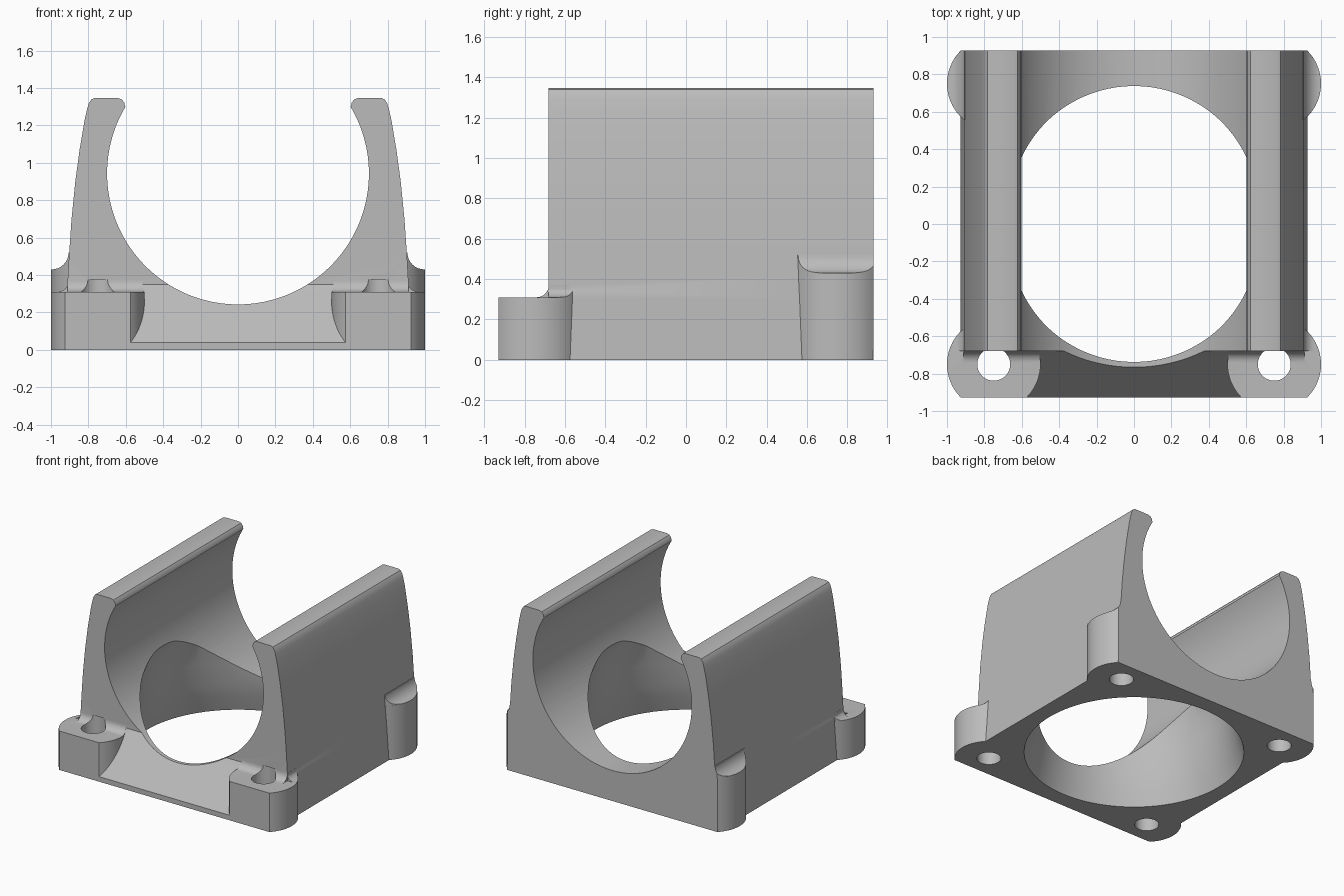
import bpy, bmesh, math
from mathutils import Matrix, Vector

cube = bpy.data.objects.get("Cube")
if cube:
    bpy.data.objects.remove(cube, do_unlink=True)

grey = bpy.data.materials.new("light_grey")
grey.use_nodes = True
colour = (0.5, 0.5, 0.5, 1)
grey.diffuse_color = colour
grey.node_tree.nodes["Principled BSDF"].inputs["Base Color"].default_value = colour

FRONT, END = -0.68, 0.928      # front of the walls, outer limit in y
BOSS, BOSS_R = 0.75, 0.25      # corner boss offset and radius


def make(name, bm):
    bmesh.ops.recalc_face_normals(bm, faces=bm.faces)
    mesh = bpy.data.meshes.new(name)
    bm.to_mesh(mesh)
    bm.free()
    mesh.materials.append(grey)
    ob = bpy.data.objects.new(name, mesh)
    bpy.context.collection.objects.link(ob)
    return ob


def prism(name, pts, axis, lo, hi):
    """Extrude a profile: axis 'y' takes (x, z) points, axis 'x' takes (y, z)."""
    place = (lambda a, b: (a, lo, b)) if axis == 'y' else (lambda a, b: (lo, a, b))
    step = Vector((0, hi - lo, 0) if axis == 'y' else (hi - lo, 0, 0))
    bm = bmesh.new()
    face = bm.faces.new([bm.verts.new(place(a, b)) for a, b in pts])
    ext = bmesh.ops.extrude_face_region(bm, geom=[face])
    bmesh.ops.translate(bm, vec=step, verts=[v for v in ext["geom"] if isinstance(v, bmesh.types.BMVert)])
    return make(name, bm)


def cylinder(name, r, depth, centre, along_y=False, sides=64):
    bm = bmesh.new()
    turn = Matrix.Rotation(math.pi / 2, 4, 'X') if along_y else Matrix()
    bmesh.ops.create_cone(bm, cap_ends=True, segments=sides, radius1=r, radius2=r,
                          depth=depth, matrix=Matrix.Translation(centre) @ turn)
    return make(name, bm)


def lathe(name, profile, sides=96):
    bm = bmesh.new()
    rings = [[bm.verts.new((r * math.cos(t), r * math.sin(t), z))
              for t in (math.tau * i / sides for i in range(sides))] for r, z in profile]
    for a, b in zip(rings, rings[1:]):
        for i in range(sides):
            j = (i + 1) % sides
            bm.faces.new((a[i], a[j], b[j], b[i]))
    bm.faces.new(rings[0])
    bm.faces.new(rings[-1])
    return make(name, bm)


def combine(ob, other, operation):
    mod = ob.modifiers.new("join", 'BOOLEAN')
    mod.operation, mod.object, mod.solver = operation, other, 'EXACT'
    bpy.context.view_layer.objects.active = ob
    bpy.ops.object.modifier_apply(modifier=mod.name)
    bpy.data.objects.remove(other, do_unlink=True)


def fillet(wall, sign, h, r):
    """Concave corner section between a wall and a boss top."""
    arc = [(wall + sign * r * (1 - math.sin(t)), h + r * (1 - math.cos(t)))
           for t in (math.pi / 2 * i / 8 for i in range(9))]
    return [(wall - sign * 0.1, h - 0.1), (wall + sign * r, h - 0.1)] + arc + [(wall - sign * 0.1, h + r)]


# Cradle: leaning walls with rounded lips, the channel is cut afterwards
outer = [(0.928, -0.1), (0.928, 0), (0.915, 0.3), (0.905, 0.48), (0.89, 0.7), (0.87, 0.9),
         (0.847, 1.07), (0.82, 1.23), (0.806, 1.29), (0.797, 1.32), (0.783, 1.34), (0.765, 1.347),
         (0.645, 1.347), (0.622, 1.34), (0.608, 1.322), (0.604, 1.302), (0.5, 1.2), (0.3, 0.6)]
cradle = prism("motor_cradle", outer + [(-x, z) for x, z in reversed(outer)], 'y', FRONT, 1.1)

# Sloping front ramp between the bosses
ramp = [(-1.1, -0.1), (-1.1, 0.04), (-END, 0.04), (FRONT, 0.35), (-0.6, 0.35), (-0.6, -0.1)]
combine(cradle, prism("front_ramp", ramp, 'x', -BOSS, BOSS), 'UNION')

# Round corner bosses blended into the walls
for sx in (-1, 1):
    for sy, height, blend in ((-1, 0.31, 0.06), (1, 0.43, 0.09)):
        spot = (sx * BOSS, sy * BOSS)
        boss = cylinder("corner_boss", BOSS_R, height + 0.1, (*spot, (height - 0.1) / 2))
        ends = (FRONT, -0.3) if sy < 0 else (0.3, 1.1)
        strips = [prism("side_blend", fillet(sx * 0.906, sx, height, blend), 'y', *ends)]
        if sy < 0:
            strips.append(prism("front_blend", fillet(FRONT, -1, height, blend), 'x',
                                *sorted((sx * 0.4, sx * 0.912))))
        for strip in strips:
            combine(strip, cylinder("blend_limit", BOSS_R - 0.0005, 2, (*spot, 0)), 'INTERSECT')
            combine(cradle, strip, 'UNION')
        combine(cradle, boss, 'UNION')

# Lengthwise channel and tapered opening through the floor
combine(cradle, cylinder("channel", 0.70, 4, (0, 0, 0.943), True, 128), 'DIFFERENCE')
opening = [(0.82, -0.2), (0.80, 0), (0.765, 0.12), (0.738, 0.24), (0.72, 0.42),
           (0.70, 0.58), (0.665, 0.7), (0.55, 0.85)]
combine(cradle, lathe("floor_opening", opening), 'DIFFERENCE')

# Screw holes
for sx in (-1, 1):
    for sy in (-1, 1):
        combine(cradle, cylinder("screw_hole", 0.088, 0.775, (sx * BOSS, sy * BOSS, -0.0125), sides=40),
                'DIFFERENCE')

# Trim the ends and the underside flat
limit = [(-1.5, 0), (1.5, 0), (1.5, 2), (-1.5, 2)]
combine(cradle, prism("trim_box", limit, 'y', -END, END), 'INTERSECT')

bpy.ops.object.select_all(action='DESELECT')
cradle.select_set(True)
bpy.context.view_layer.objects.active = cradle
bpy.ops.object.shade_smooth_by_angle(angle=math.radians(30))
